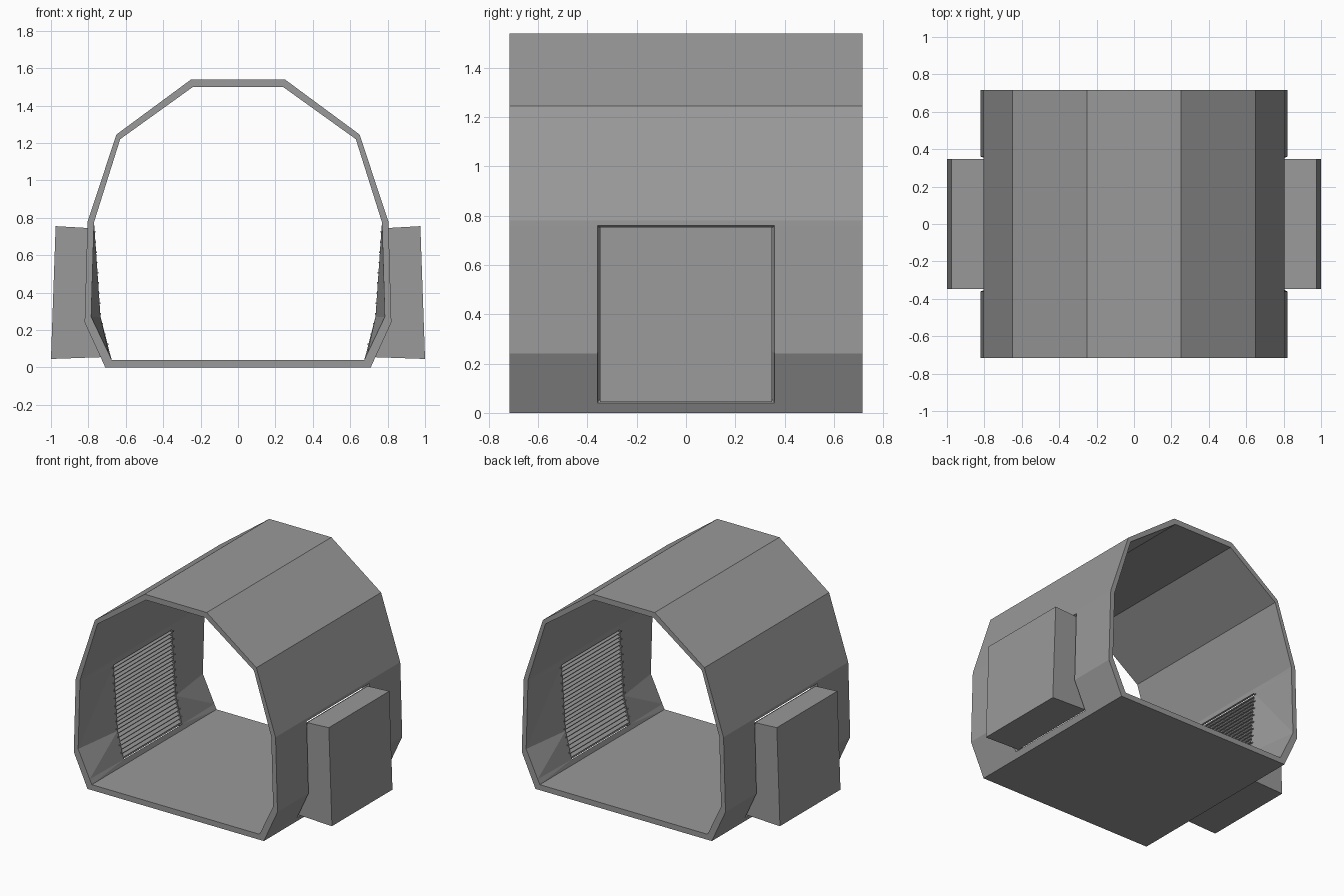
import bpy, bmesh
from mathutils import Vector, Matrix

if "Cube" in bpy.data.objects:
    bpy.data.objects.remove(bpy.data.objects["Cube"])

grey = bpy.data.materials.new("plain grey")
grey.use_nodes = True
colour = (0.32, 0.32, 0.32, 1)
grey.diffuse_color = colour
grey.node_tree.nodes["Principled BSDF"].inputs["Base Color"].default_value = colour


def finish(bm, name):
    bmesh.ops.recalc_face_normals(bm, faces=bm.faces[:])
    mesh = bpy.data.meshes.new(name)
    bm.to_mesh(mesh)
    bm.free()
    mesh.materials.append(grey)
    obj = bpy.data.objects.new(name, mesh)
    bpy.context.collection.objects.link(obj)
    return obj


# Half cross-sections of the tunnel, floor to roof
outer = [(.71, 0), (.728, .04), (.82, .24), (.805, .76), (.804, .78), (.65, 1.245), (.25, 1.54)]
inner = [(.675, .04), (.692, .075), (.785, .27), (.771, .74), (.77, .775), (.63, 1.22), (.24, 1.5)]
inner_mid = [(.675, .04), (.685, .075), (.735, .27), (.767, .74), (.77, .775), (.63, 1.22), (.24, 1.5)]


def ring(bm, half, y):
    full = half + [(-x, z) for x, z in reversed(half)]
    return [bm.verts.new((x, y, z)) for x, z in full]


# Tunnel shell with a window in each side wall
bm = bmesh.new()
END = .717
out = [ring(bm, outer, y) for y in (-END, -.36, .36, END)]
ins = [ring(bm, h, y) for h, y in
       ((inner, -END), (inner_mid, -.335), (inner_mid, .335), (inner, END))]
n = len(out[0])
window = (1, 2, n - 4, n - 3)
bent = []
for rings in (out, ins):
    for a in range(3):
        for i in range(n):
            if a == 1 and i in window:
                continue
            j = (i + 1) % n
            f = bm.faces.new((rings[a][i], rings[a][j], rings[a + 1][j], rings[a + 1][i]))
            if rings is ins and a != 1:
                bent.append(f)
for a in (0, 3):
    for i in range(n):
        j = (i + 1) % n
        bm.faces.new((out[a][i], out[a][j], ins[a][j], ins[a][i]))
# Window jambs, sills and heads
for i in window:
    for a in (1, 2):
        bm.faces.new((out[a][i], out[a][i + 1], ins[a][i + 1], ins[a][i]))
for i in (1, 3, n - 4, n - 2):
    bm.faces.new((out[1][i], out[2][i], ins[2][i], ins[1][i]))
bmesh.ops.triangulate(bm, faces=bent)
finish(bm, "tunnel_shell")

# Side boxes set into the windows
box = [(.975, .755), (1, .045), (.715, .055), (.77, .27), (.80, .745)]


def wall_x(z):
    """Inner wall position at height z beside the window."""
    for (x0, z0), (x1, z1) in zip(inner_mid, inner_mid[1:]):
        if z <= z1:
            return x0 + (x1 - x0) * (z - z0) / (z1 - z0)


def add_block(bm, centre, size, tilt=0):
    m = Matrix.Translation(centre) @ Matrix.Rotation(tilt, 4, 'Y') @ Matrix.Diagonal((*size, 1))
    bmesh.ops.create_cube(bm, size=1, matrix=m)


for side, s in (("left", 1), ("right", -1)):
    bm = bmesh.new()
    caps = [[bm.verts.new((s * x, y, z)) for x, z in box] for y in (-.348, .348)]
    bm.faces.new(caps[0])
    bm.faces.new(caps[1])
    for i in range(len(box)):
        j = (i + 1) % len(box)
        bm.faces.new((caps[0][i], caps[0][j], caps[1][j], caps[1][i]))
    finish(bm, side + "_side_box")

    # Louvre slats with a stud beside each end
    slats, studs = bmesh.new(), bmesh.new()
    count = 24
    for k in range(count):
        z = .095 + k * .63 / (count - 1)
        x = wall_x(z)
        add_block(slats, Vector((s * (x + .016), 0, z)), (.034, .668, .007), s * -.5)
        if k % 2:
            for y in (-.347, .347):
                add_block(studs, Vector((s * x, y, z)), (.008, .008, .008))
    finish(slats, side + "_louvre_slats")
    finish(studs, side + "_louvre_studs")
